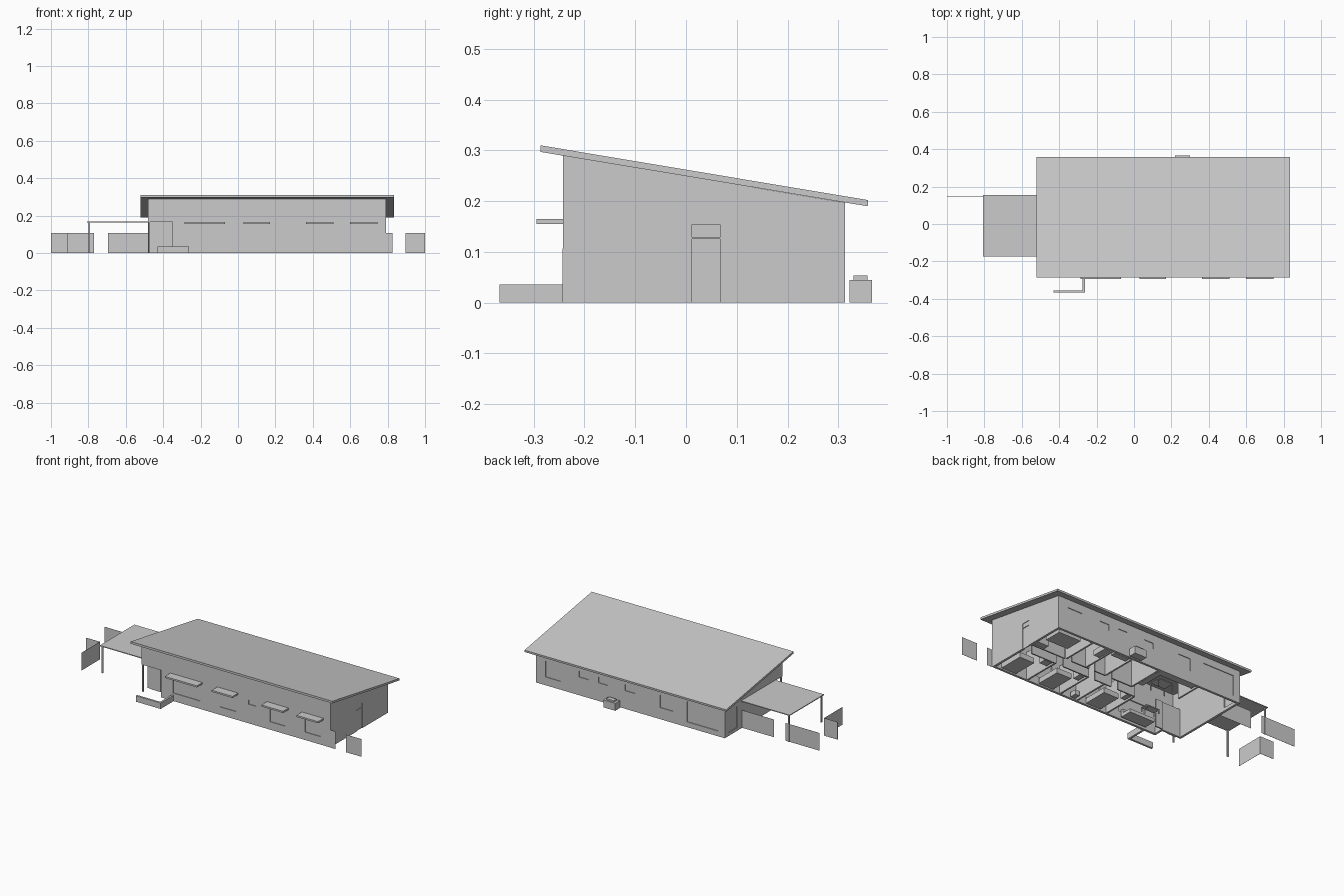
import bpy, bmesh

def add_box(bm, x0, x1, y0, y1, z0, z1):
    v = [bm.verts.new((x, y, z)) for x in (x0, x1) for y in (y0, y1) for z in (z0, z1)]
    for f in ((0, 1, 3, 2), (4, 6, 7, 5), (0, 4, 5, 1), (2, 3, 7, 6), (0, 2, 6, 4), (1, 5, 7, 3)):
        bm.faces.new([v[i] for i in f])

def finish(bm, name):
    bmesh.ops.recalc_face_normals(bm, faces=bm.faces)
    me = bpy.data.meshes.new(name)
    bm.to_mesh(me)
    bm.free()
    ob = bpy.data.objects.new(name, me)
    bpy.context.collection.objects.link(ob)
    return ob

def boxes(name, items):
    bm = bmesh.new()
    for b in items:
        add_box(bm, *b)
    return finish(bm, name)

def prism(name, profile, x0, x1):
    # extrude a (y, z) profile along x
    bm = bmesh.new()
    f = bm.faces.new([bm.verts.new((x0, y, z)) for y, z in profile])
    r = bmesh.ops.extrude_face_region(bm, geom=[f])
    bmesh.ops.translate(bm, vec=(x1 - x0, 0, 0),
                        verts=[v for v in r['geom'] if isinstance(v, bmesh.types.BMVert)])
    return finish(bm, name)

def cut(ob, cutter):
    m = ob.modifiers.new("cut", 'BOOLEAN')
    m.operation, m.solver, m.object = 'DIFFERENCE', 'EXACT', cutter
    bpy.context.view_layer.objects.active = ob
    bpy.ops.object.modifier_apply(modifier=m.name)
    bpy.data.objects.remove(cutter)

XL, XR, YF, YB, T = -0.48, 0.79, -0.242, 0.313, 0.014

# outer walls: sloped-top shell, open below
walls = prism("outer_walls", [(YF, 0), (YB, 0), (YB, 0.197), (YF, 0.29)], XL, XR)
cut(walls, boxes("cavity", [(XL + T, XR - T, YF + T, YB - T, -0.1, 0.5)]))

# openings (a, b, z0, z1) on each side
front = [(-0.267, -0.085, 0.048, 0.145), (0.047, 0.156, 0.048, 0.145), (0.24, 0.29, 0.116, 0.143),
         (0.384, 0.49, 0.048, 0.145), (0.62, 0.726, 0.048, 0.145)]
back = [(0.625, 0.725, 0.05, 0.147), (0.437, 0.5, 0.11, 0.147), (0.31, 0.37, 0.11, 0.147),
        (0.125, 0.19, 0.11, 0.147), (-0.132, -0.045, 0.07, 0.147), (-0.435, -0.225, 0.032, 0.155)]
E = 0.02
holes = [(a, b, YF - E, YF + E, c, d) for a, b, c, d in front]
holes += [(a, b, YB - E, YB + E, c, d) for a, b, c, d in back]
holes += [(XR - E, XR + E, 0.012, 0.067, -0.02, 0.125), (XR - E, XR + E, 0.012, 0.067, 0.128, 0.154),
          (XL - E, XL + E, 0.197, 0.284, 0.02, 0.15)]
cut(walls, boxes("opening_cutter", holes))
cut(walls, boxes("porch_cutter", [(XL - E, -0.35, YF - E, -0.183, -0.1, 0.165)]))

# window panes set back in the openings
boxes("front_panes", [(a, b, YF + 0.004, YF + 0.008, c, d) for a, b, c, d in front])
boxes("back_panes", [(a, b, YB - 0.008, YB - 0.004, c, d) for a, b, c, d in back])
boxes("side_door", [(XR - 0.009, XR - 0.004, 0.012, 0.067, 0, 0.125),
                    (XR - 0.009, XR - 0.004, 0.012, 0.067, 0.128, 0.154)])
boxes("left_pane", [(XL + 0.004, XL + 0.008, 0.197, 0.284, 0.02, 0.15)])

# roof slab with overhang
prism("roof", [(-0.287, 0.297), (0.358, 0.19), (0.359, 0.202), (-0.287, 0.31)], -0.522, 0.835)

# recessed corner porch
boxes("porch_walls", [(XL, -0.35, -0.183, -0.171, 0, 0.172), (-0.35, -0.338, YF + T, -0.171, 0, 0.172),
                      (XL + T, -0.35, YF + T, -0.183, 0.165, 0.172)])
boxes("front_door", [(-0.45, -0.39, -0.187, -0.183, 0, 0.14)])

# window awnings
boxes("awnings", [(a, b, -0.295, YF, 0.155, 0.165)
                  for a, b in ((-0.285, -0.07), (0.03, 0.17), (0.364, 0.51), (0.6, 0.745))])

# carport canopy and posts
boxes("canopy", [(-0.806, XL, -0.175, 0.156, 0.163, 0.168)])
boxes("posts", [(x - 0.004, x + 0.004, y - 0.004, y + 0.004, 0, 0.165)
                for x, y in ((-0.795, -0.165), (-0.795, 0.146), (-0.474, -0.236))])

# low entrance wall
boxes("low_wall", [(-0.43, -0.263, -0.367, -0.355, 0, 0.036), (-0.275, -0.263, -0.355, YF, 0, 0.036)])

# thin fence panels
H, t = 0.107, 0.001
boxes("fences", [(0.895, 1.0, -0.243, -0.242, 0, H), (XR, 0.826, -0.243, -0.242, 0, H),
                 (-0.695, XL, 0.145, 0.145 + t, 0, H), (-1.0, -0.77, 0.145, 0.145 + t, 0, H),
                 (-1.0, -0.908, -0.03, -0.03 + t, 0, H), (-0.909, -0.908, -0.207, -0.03, 0, H)])

# outdoor unit behind the house
boxes("outdoor_unit", [(0.22, 0.3, 0.322, 0.366, 0, 0.045), (0.235, 0.285, 0.33, 0.358, 0.045, 0.054)])

# interior partitions: corridor plus room dividers, with door gaps
p, P = 0.005, 0.17
parts = [(a, b, 0, 0.008, 0, P) for a, b in ((0.0, 0.12), (0.165, 0.28), (0.32, 0.5), (0.55, 0.72))]
parts += [(a, b, 0.072, 0.08, 0, P) for a, b in ((0.08, 0.22), (0.265, 0.34), (0.38, 0.5), (0.55, XR - T))]
parts += [(x - p, x + p, YF + T, 0.0, 0, P) for x in (0.0, 0.21, 0.325, 0.555)]
parts += [(x - p, x + p, 0.08, YB - T, 0, P) for x in (0.08, 0.265, 0.4, 0.54)]
parts += [(-0.2, -0.19, 0.14, YB - T, 0, P), (-0.338, -0.29, -0.171, -0.163, 0, P)]
boxes("partitions", parts)

# furniture blocks
boxes("beds", [(0.64, 0.74, -0.222, -0.07, 0.004, 0.035), (0.38, 0.48, -0.222, -0.07, 0.004, 0.035),
               (0.05, 0.15, -0.222, -0.07, 0.004, 0.035), (0.6, 0.75, 0.16, 0.27, 0.004, 0.035)])
boxes("cupboards", [(0.57, 0.62, -0.05, -0.005, 0.002, 0.12), (0.34, 0.375, -0.06, -0.005, 0.002, 0.12),
                    (0.015, 0.045, -0.06, -0.005, 0.002, 0.12), (0.7, 0.77, 0.085, 0.12, 0.002, 0.12)])
boxes("bath_fittings", [(0.41, 0.45, 0.2, 0.295, 0.002, 0.035), (0.28, 0.38, 0.26, 0.295, 0.002, 0.05),
                        (0.23, 0.26, -0.22, -0.18, 0.002, 0.03)])
boxes("kitchen_counter", [(-0.18, 0.07, 0.265, 0.297, 0.002, 0.055), (0.04, 0.072, 0.12, 0.265, 0.002, 0.055)])
boxes("sofa", [(-0.26, -0.09, -0.2, -0.14, 0.004, 0.025), (-0.26, -0.09, -0.215, -0.2, 0.004, 0.05)])
boxes("tables", [(-0.22, -0.13, -0.095, -0.05, 0.022, 0.028), (-0.12, -0.02, 0.11, 0.18, 0.045, 0.05)]
      + [(x, x + 0.005, y, y + 0.005, 0, 0.045) for x in (-0.12, -0.025) for y in (0.11, 0.175)]
      + [(x, x + 0.005, y, y + 0.005, 0, 0.022) for x in (-0.22, -0.135) for y in (-0.095, -0.055)])
